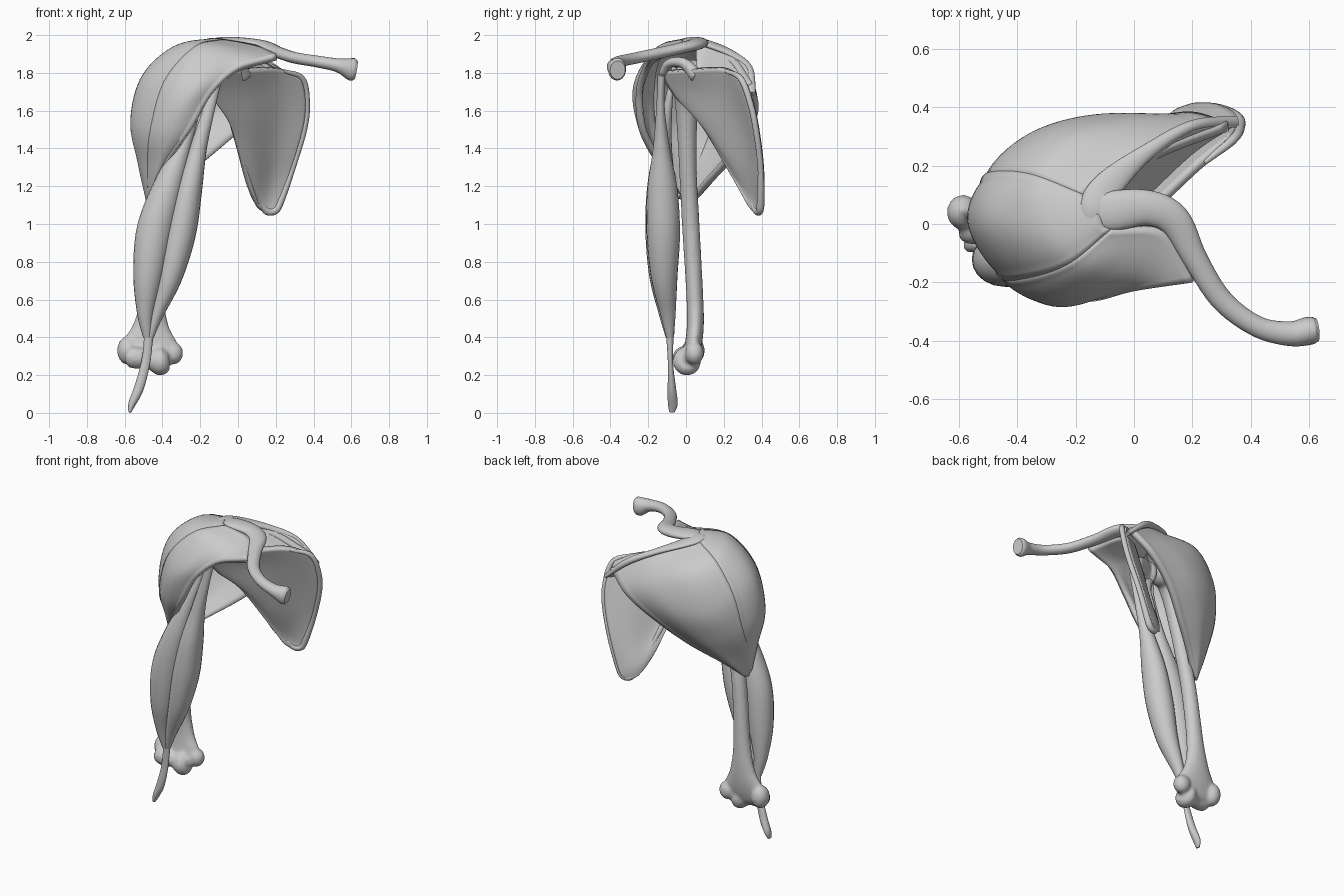
import bpy, bmesh, math
from mathutils import Vector


def spline(pts, n):
    """Catmull-Rom samples through points of any dimension."""
    pts = [Vector(p) for p in pts]
    pts = [2 * pts[0] - pts[1]] + pts + [2 * pts[-1] - pts[-2]]
    out, segs = [], len(pts) - 3
    for k in range(n):
        f = k / (n - 1) * segs
        i = min(int(f), segs - 1)
        t = f - i
        a, b, c, d = pts[i:i + 4]
        out.append(0.5 * (2 * b + (c - a) * t + (2 * a - 5 * b + 4 * c - d) * t * t
                          + (3 * b - a - 3 * c + d) * t ** 3))
    return out


def finish(bm, name, angle=50):
    me = bpy.data.meshes.new(name)
    bm.to_mesh(me)
    bm.free()
    ob = bpy.data.objects.new(name, me)
    bpy.context.collection.objects.link(ob)
    bpy.context.view_layer.objects.active = ob
    ob.select_set(True)
    bpy.ops.object.shade_smooth_by_angle(angle=math.radians(angle))
    ob.select_set(False)
    return ob


def tube(name, path, radii, ref=(1, 0, 0), n=36, sides=20):
    """Elliptical sweep; radii are (along ref, across ref)."""
    c, r = spline(path, n), spline([(a, b, 0) for a, b in radii], n)
    bm, rings = bmesh.new(), []
    for i in range(n):
        t = (c[min(i + 1, n - 1)] - c[max(i - 1, 0)]).normalized()
        u = Vector(ref)
        u = (u - t * u.dot(t)).normalized()
        w = t.cross(u)
        rings.append([bm.verts.new(c[i] + u * r[i][0] * math.cos(q) + w * r[i][1] * math.sin(q))
                      for q in (2 * math.pi * k / sides for k in range(sides))])
    for a, b in zip(rings, rings[1:]):
        for k in range(sides):
            j = (k + 1) % sides
            bm.faces.new((a[k], a[j], b[j], b[k]))
    bm.faces.new(rings[0][::-1])
    bm.faces.new(rings[-1])
    bmesh.ops.recalc_face_normals(bm, faces=bm.faces)
    return finish(bm, name)


def grid(rows, nu, nv):
    """Smooth surface net through a few control rows."""
    rows = [spline(r, nv) for r in rows]
    cols = [spline([r[j] for r in rows], nu) for j in range(nv)]
    return [[cols[j][i] for j in range(nv)] for i in range(nu)]


def sheet(name, g, inner, thick, bulge=0.0):
    """Thick sheet grown from a net towards the inner point."""
    bm = bmesh.new()
    v = [[bm.verts.new(p) for p in row] for row in g]
    for i in range(len(g) - 1):
        for j in range(len(g[0]) - 1):
            bm.faces.new((v[i][j], v[i + 1][j], v[i + 1][j + 1], v[i][j + 1]))
    bm.normal_update()
    inner = Vector(inner)
    if sum((f.calc_center_median() - inner).dot(f.normal) for f in bm.faces) < 0:
        bmesh.ops.reverse_faces(bm, faces=bm.faces)
        bm.normal_update()
    if bulge:
        n, m = len(g) - 1, len(g[0]) - 1
        moves = [(v[i][j], v[i][j].normal * bulge * math.sin(math.pi * j / m)
                  * (math.sin(math.pi * i / n) ** 0.6 - 0.6))
                 for i in range(1, n) for j in range(m)]
        for vert, d in moves:
            vert.co += d
    ob = finish(bm, name)
    s = ob.modifiers.new("thickness", 'SOLIDIFY')
    s.thickness, s.offset = thick, -1
    return ob


def blob(name, loc, scale):
    bm = bmesh.new()
    bmesh.ops.create_uvsphere(bm, u_segments=24, v_segments=14, radius=1)
    for v in bm.verts:
        v.co = Vector([v.co[k] * scale[k] + loc[k] for k in range(3)])
    return finish(bm, name)


def fuse(main, others, voxel=0.011, smooth=5):
    """Melt overlapping lumps into one organic form."""
    bpy.ops.object.select_all(action='DESELECT')
    for o in [main] + others:
        o.select_set(True)
    bpy.context.view_layer.objects.active = main
    bpy.ops.object.join()
    main.modifiers.clear()
    r = main.modifiers.new("melt", 'REMESH')
    r.mode, r.voxel_size, r.use_smooth_shade = 'VOXEL', voxel, True
    s = main.modifiers.new("soften", 'SMOOTH')
    s.factor, s.iterations = 0.5, smooth
    main.select_set(False)


# Deltoid: fibre lines from collarbone, acromion and spine down to the arm
front = [
    [(.2, -.2, 1.9), (0, -.23, 1.83), (-.14, -.265, 1.7), (-.26, -.25, 1.5), (-.39, -.16, 1.32), (-.455, -.06, 1.16)],
    [(.11, -.03, 1.945), (-.09, -.18, 1.9), (-.25, -.27, 1.72), (-.36, -.235, 1.5), (-.43, -.14, 1.31), (-.465, -.05, 1.14)],
    [(-.08, -.02, 1.98), (-.23, -.14, 1.94), (-.39, -.19, 1.76), (-.465, -.18, 1.5), (-.48, -.09, 1.3), (-.475, -.03, 1.13)]]
middle = [
    [(-.12, .03, 1.985), (-.33, 0, 1.94), (-.5, 0, 1.78), (-.56, 0, 1.54), (-.52, 0, 1.32), (-.48, 0, 1.12)],
    [(-.17, .1, 1.965), (-.35, .17, 1.9), (-.48, .18, 1.72), (-.525, .15, 1.5), (-.52, .07, 1.29), (-.485, .02, 1.11)]]
back = [
    [(-.05, .17, 1.93), (-.22, .3, 1.83), (-.36, .3, 1.62), (-.43, .22, 1.43), (-.47, .1, 1.25), (-.48, .03, 1.11)],
    [(.1, .26, 1.88), (-.02, .36, 1.73), (-.17, .36, 1.57), (-.3, .27, 1.4), (-.41, .14, 1.23), (-.47, .04, 1.11)],
    [(.32, .35, 1.75), (.18, .385, 1.62), (0, .34, 1.48), (-.18, .24, 1.33), (-.36, .12, 1.2), (-.46, .04, 1.11)]]
net = grid(front + middle + back, 57, 40)
for name, a, b in (("front_deltoid", 0, 16), ("middle_deltoid", 16, 32), ("back_deltoid", 32, 56)):
    sheet(name, net[a:b + 1], (-.15, .05, 1.5), 0.035, 0.022)

# Shoulder blade, from socket to inner border
blade = [
    [(-.14, -.14, 1.8), (.06, .03, 1.815), (.22, .18, 1.82), (.34, .28, 1.77)],
    [(-.14, -.1, 1.73), (.05, .08, 1.69), (.22, .23, 1.69), (.365, .33, 1.64)],
    [(-.12, -.04, 1.65), (.05, .125, 1.53), (.21, .28, 1.52), (.35, .36, 1.5)],
    [(-.04, .08, 1.52), (.08, .21, 1.36), (.19, .325, 1.32), (.29, .385, 1.3)],
    [(.05, .23, 1.27), (.1, .305, 1.18), (.16, .36, 1.14), (.225, .385, 1.12)],
    [(.11, .325, 1.1), (.13, .345, 1.075), (.16, .365, 1.06), (.195, .38, 1.07)]]
sheet("shoulder_blade", grid(blade, 36, 24), (-.3, .8, 1.5), 0.032)
tube("blade_inner_border", [(.24, .21, 1.81)] + [(r[-1][0], r[-1][1] + .01, r[-1][2]) for r in blade]
     + [(.15, .375, 1.07), (.115, .345, 1.12)],
     [(.01, .01)] + [(.016, .016)] * 4 + [(.02, .02)] * 3 + [(.01, .01)], ref=(0, 1, 0.1), sides=12)
tube("blade_outer_border", [(-.1, .02, 1.67), (-.01, .12, 1.52), (.05, .24, 1.32), (.11, .345, 1.12)],
     [(.03, .03), (.022, .022), (.016, .016), (.012, .012)], sides=12)

# Socket and coracoid hook
coracoid = tube("coracoid", [(.03, .06, 1.78), (.0, -.01, 1.85), (-.06, -.09, 1.85), (-.11, -.13, 1.79)],
                [(.045, .04), (.035, .03), (.03, .025), (.022, .022)])
fuse(coracoid, [blob("shoulder_socket", (-.1, .02, 1.72), (.04, .065, .085)),
                tube("blade_neck", [(-.1, .02, 1.72), (-.03, .07, 1.72), (.06, .12, 1.7)],
                     [(.08, .04), (.06, .025), (.05, .012)], ref=(0, 0, 1))])

# Spine of the blade and acromion
ridge = [(.35, .35, 1.69), (.2, .335, 1.82), (.05, .25, 1.895), (-.08, .14, 1.945), (-.13, .06, 1.965), (-.12, -.01, 1.965)]
root = [(.35, .345, 1.67), (.22, .26, 1.7), (.1, .155, 1.72), (.01, .09, 1.75), (-.03, .06, 1.8)]
sheet("blade_spine", grid([spline(ridge[:5], 5), root], 12, 24), (.1, -.3, 1.8), 0.02)
tube("acromion", ridge, [(.012, .02), (.02, .02), (.018, .027), (.018, .05), (.02, .055), (.012, .03)], ref=(0, 0, 1))

# Collarbone
tube("collarbone",
     [(-.15, .03, 1.96), (-.07, .045, 1.965), (.05, .055, 1.955), (.14, .01, 1.94), (.21, -.12, 1.91),
      (.3, -.26, 1.88), (.42, -.35, 1.86), (.53, -.375, 1.84), (.6, -.365, 1.82), (.625, -.362, 1.815)],
     [(.016, .05), (.026, .068), (.03, .06), (.03, .055), (.03, .042),
      (.03, .038), (.031, .036), (.037, .042), (.06, .048), (.05, .04)], ref=(0, 0, 1), n=50)

# Upper arm bone with its head and elbow lumps melted together
bone = tube("upper_arm_bone",
            [(-.25, .02, 1.83), (-.27, .02, 1.75), (-.31, .005, 1.6), (-.37, .01, 1.3), (-.42, .025, 1.0),
             (-.45, .045, .65), (-.46, .05, .48), (-.465, .04, .37), (-.465, .02, .29), (-.465, .015, .26)],
            [(.05, .06), (.085, .09), (.06, .06), (.048, .047), (.048, .047),
             (.058, .045), (.09, .045), (.145, .045), (.15, .042), (.1, .025)], n=60)
fuse(bone, [
    blob("arm_bone_head", (-.21, .035, 1.77), (.1, .1, .1)),
    blob("outer_tubercle", (-.31, 0, 1.76), (.06, .08, .09)),
    blob("outer_knob", (-.585, .04, .33), (.055, .06, .075)),
    blob("inner_knob", (-.345, .045, .315), (.055, .05, .06)),
    tube("elbow_spool", [(-.59, -.005, .3), (-.57, -.01, .297), (-.52, -.01, .29), (-.475, 0, .285), (-.41, .005, .275), (-.37, .01, .28)],
         [(.03, .03), (.056, .056), (.058, .058), (.05, .05), (.078, .075), (.05, .05)], ref=(0, 0, 1))])

# Biceps, two heads and the shared tendon
tube("biceps_short_head",
     [(-.1, -.13, 1.79), (-.15, -.135, 1.62), (-.21, -.13, 1.4), (-.26, -.125, 1.18),
      (-.305, -.12, .95), (-.36, -.115, .72), (-.43, -.095, .52), (-.465, -.085, .4)],
     [(.022, .02), (.03, .022), (.045, .045), (.07, .08), (.082, .088), (.065, .07), (.035, .04), (.018, .02)], n=48)
tube("biceps_long_head",
     [(-.2, -.06, 1.83), (-.21, -.09, 1.66), (-.29, -.12, 1.42), (-.37, -.13, 1.2),
      (-.44, -.13, .97), (-.475, -.12, .73), (-.49, -.1, .53), (-.48, -.085, .4)],
     [(.014, .014), (.02, .02), (.045, .045), (.078, .075), (.096, .085), (.08, .075), (.045, .045), (.022, .022)], n=48)
tube("biceps_tendon", [(-.47, -.088, .5), (-.475, -.085, .38), (-.49, -.082, .26), (-.525, -.075, .13), (-.56, -.07, .05), (-.573, -.075, .004)],
     [(.035, .025), (.024, .018), (.024, .014), (.026, .022), (.02, .026), (.008, .015)])
